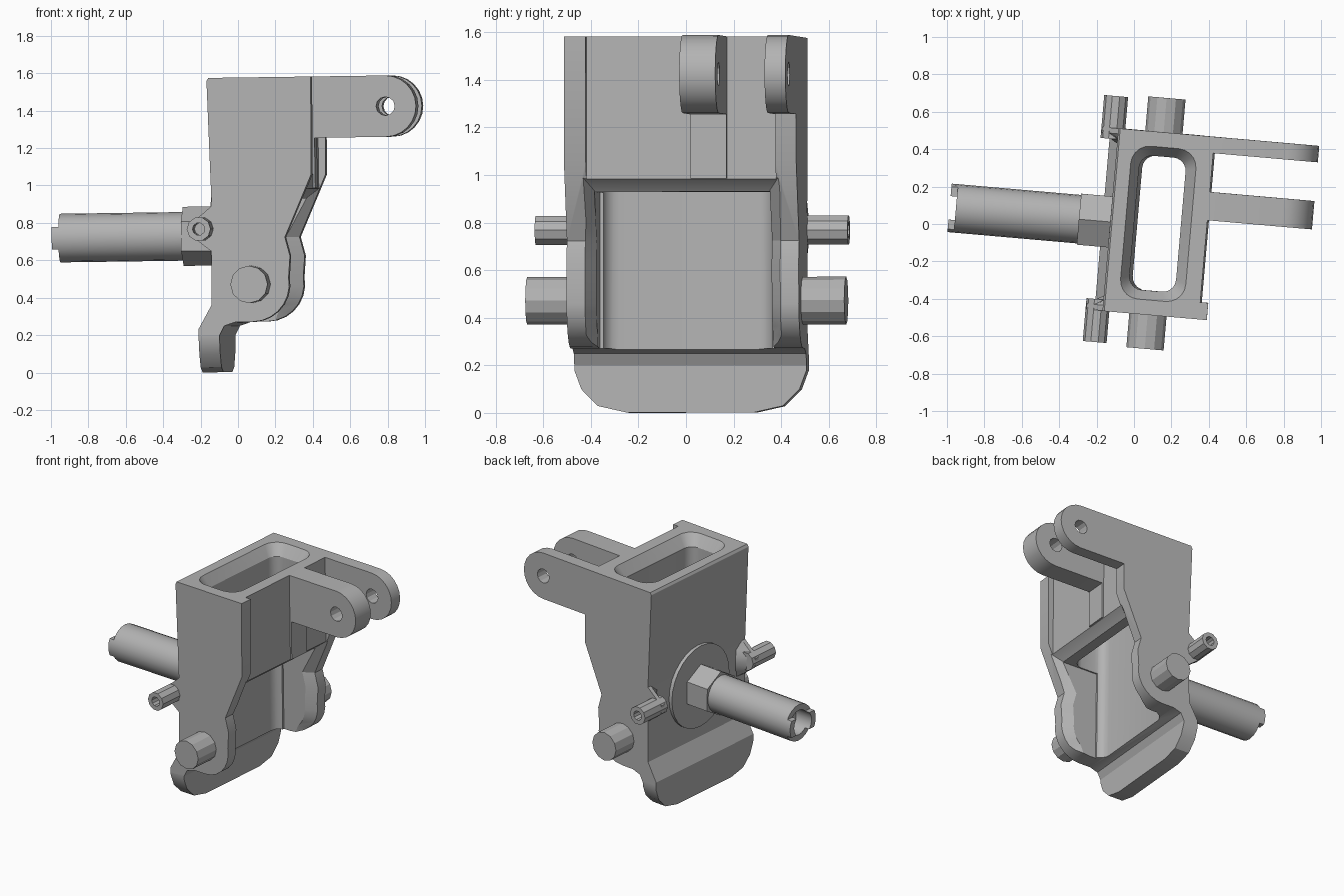
import bpy, bmesh
from math import sin, cos, pi, radians
from mathutils import Matrix, Vector

if "Cube" in bpy.data.objects:
    bpy.data.objects.remove(bpy.data.objects["Cube"])

grey = bpy.data.materials.new("light grey")
grey.use_nodes = True
GREY = (0.45, 0.45, 0.45, 1)
grey.diffuse_color = GREY
grey.node_tree.nodes["Principled BSDF"].inputs["Base Color"].default_value = GREY

parts = []
MID = 0.013      # centre of the housing across its width
HALF = 0.49      # half width of the housing
SHAFT_Z = 0.732


def loft(name, rings, cutter=False):
    """Solid skinned through rings with equal point counts."""
    bm = bmesh.new()
    loops = [[bm.verts.new(p) for p in ring] for ring in rings]
    n = len(loops[0])
    for a, b in zip(loops, loops[1:]):
        for i in range(n):
            j = (i + 1) % n
            bm.faces.new((a[i], a[j], b[j], b[i]))
    bm.faces.new(loops[0][::-1])
    bm.faces.new(loops[-1])
    bmesh.ops.recalc_face_normals(bm, faces=bm.faces)
    mesh = bpy.data.meshes.new(name)
    bm.to_mesh(mesh)
    bm.free()
    mesh.materials.append(grey)
    ob = bpy.data.objects.new(name, mesh)
    bpy.context.collection.objects.link(ob)
    if cutter:
        ob.hide_render = True
    else:
        parts.append(ob)
    return ob


def side_prism(name, profile, v0, v1, cutter=False):
    return loft(name, [[(x, v, z) for x, z in profile] for v in (v0, v1)], cutter)


def box(name, x, v, z, cutter=False):
    return side_prism(name, [(x[0], z[0]), (x[1], z[0]), (x[1], z[1]), (x[0], z[1])], *v, cutter)


def arc(cx, cz, r, a0, a1, n):
    angles = [radians(a0 + (a1 - a0) * i / n) for i in range(n + 1)]
    return [(cx + r * cos(a), cz + r * sin(a)) for a in angles]


def cross_rod(name, x, z, r, v0, v1, n, cutter=False):
    return side_prism(name, arc(x, z, r, 0, 360, n)[:-1], v0, v1, cutter)


def long_rod(name, r, x0, x1, n, cutter=False):
    ring = arc(0, SHAFT_Z, r, 90, 450, n)[:-1]
    return loft(name, [[(x, v, z) for v, z in ring] for x in (x0, x1)], cutter)


def cut(ob, *cutters):
    for c in cutters:
        mod = ob.modifiers.new("cut", "BOOLEAN")
        mod.operation = "DIFFERENCE"
        mod.solver = "EXACT"
        mod.object = c
    dg = bpy.context.evaluated_depsgraph_get()
    mesh = bpy.data.meshes.new_from_object(ob.evaluated_get(dg))
    ob.modifiers.clear()
    ob.data = mesh
    for c in cutters:
        bpy.data.objects.remove(c)


def round_rect(cx, cy, hx, hy, r, z):
    pts = []
    for k, (sx, sy) in enumerate(((1, 1), (-1, 1), (-1, -1), (1, -1))):
        corner = arc(cx + sx * (hx - r), cy + sy * (hy - r), r, 90 * k, 90 * k + 90, 5)
        pts += [(x, y, z) for x, y in corner]
    return pts


# Housing: side profile with the round pivot lug at the bottom front
front_edge = [(0.436, 1.05), (0.292, 0.72), (0.318, 0.62)]
lug = arc(0.112, 0.47, 0.2, 10, -90, 7)
profile = [(-0.107, 1.577), (0.443, 1.577)] + front_edge + lug + [
    (0.02, 0.27), (-0.04, 0.25), (-0.066, 0.2), (-0.178, 0.2),
    (-0.178, 0.235), (-0.108, 0.36), (-0.098, 0.87), (-0.117, 1.56)]
housing = side_prism("housing", profile, MID - HALF, MID + HALF)

# Top pocket with a chamfered rim
pocket = loft("pocket_cutter", [
    round_rect(0.135, MID, 0.125, 0.36, 0.07, 0.1),
    round_rect(0.135, MID, 0.125, 0.36, 0.07, 1.5),
    round_rect(0.14, MID, 0.175, 0.41, 0.1, 1.577),
    round_rect(0.14, MID, 0.19, 0.425, 0.1, 1.6)], True)

# Front window and its flared chamfer following the profile
window = box("window_cutter", (0.06, 0.7), (MID - 0.37, MID + 0.37), (0.1, 0.925), True)
flare_path = [(0.408, 0.985)] + front_edge[1:] + lug[:5] + [(0.2, 0.2)]


def flare_section(x, z):
    inner, outer = 0.37, 0.43
    dz = 0.055 if z > 0.9 else 0
    return [(x - 0.07, MID - inner, z - dz), (x + 0.03, MID - outer, z + dz * 0.4),
            (x + 0.03, MID + outer, z + dz * 0.4), (x - 0.07, MID + inner, z - dz)]


flare = loft("flare_cutter", [flare_section(*p) for p in flare_path], True)
panel = box("panel_cutter", (0.4, 0.7), (-0.385, 0.415), (0.96, 1.7), True)
cut(housing, pocket, window, flare, panel)

# Foot plate with clipped lower corners
foot_half = [(0.27, 0.003), (0.39, 0.03), (0.46, 0.1), (HALF, 0.18), (HALF, 0.215)]
outline = [(MID + v, z) for v, z in foot_half] + [(MID - v, z) for v, z in foot_half[::-1]]
loft("foot", [[(x, v, z) for v, z in outline] for x in (-0.178, -0.066)])

# Two hinge arms with pin holes
for name, v0, v1 in (("inner_arm", 0.055, 0.207), ("outer_arm", 0.415, 0.503)):
    shape = [(0.38, 1.249), *arc(0.795, 1.413, 0.164, -90, 90, 12), (0.38, 1.577)]
    arm = side_prism(name, shape, v0, v1)
    cut(arm, cross_rod("pin_cutter", 0.795, 1.413, 0.05, v0 - 0.1, v1 + 0.1, 12, True))
box("arm_rib", (0.37, 0.412), (0.055, 0.207), (0.98, 1.26))

# Trunnions and hollow side pegs with gussets, on both sides
for side, tag in ((-1, "right"), (1, "left")):
    wall = MID + side * HALF
    cross_rod(tag + "_trunnion", 0.112, 0.47, 0.1, wall - side * 0.05, MID + side * 0.673, 12)
    end = MID + side * 0.66
    peg = cross_rod(tag + "_peg", -0.155, 0.77, 0.064, wall - side * 0.06, end, 10)
    cut(peg, cross_rod("bore_cutter", -0.155, 0.77, 0.033, end - side * 0.12, end + side * 0.1, 10, True))
    gusset = [(-0.09, 0.9), (-0.155, 0.845), (-0.215, 0.8), (-0.215, 0.74), (-0.155, 0.69), (-0.09, 0.64)]
    root = [(-0.09, z) for x, z in gusset]
    loft(tag + "_gusset", [
        [(x, wall - side * 0.001, z) for x, z in gusset],
        [(x, wall - side * 0.03, z) for x, z in gusset],
        [(x + (0.005 if x < -0.1 else 0.01), wall - side * 0.11, z) for x, z in root]])

# Shaft with collar, flange and slotted hollow end
long_rod("flange", 0.29, -0.125, -0.08, 28)
long_rod("hex_collar", 0.158, -0.295, -0.08, 6)
shaft = long_rod("shaft", 0.13, -0.99, -0.25, 20)
cut(shaft,
    long_rod("shaft_bore_cutter", 0.088, -1.1, -0.86, 20, True),
    box("upper_slot_cutter", (-1.1, -0.955), (-0.3, 0.3), (SHAFT_Z + 0.06, SHAFT_Z + 0.3), True),
    box("lower_slot_cutter", (-1.1, -0.955), (-0.3, 0.3), (SHAFT_Z - 0.3, SHAFT_Z - 0.06), True))

# Slight turn and tilt of the whole assembly
pivot = Vector((0, 0, 0.8))
pose = (Matrix.Translation(pivot) @ Matrix.Rotation(radians(-0.8), 4, "Y")
        @ Matrix.Rotation(radians(-5), 4, "Z") @ Matrix.Translation(-pivot))
bpy.ops.object.select_all(action="DESELECT")
for ob in parts:
    ob.data.transform(pose)
    ob.select_set(True)
bpy.context.view_layer.objects.active = housing
bpy.ops.object.shade_smooth_by_angle(angle=radians(25))
